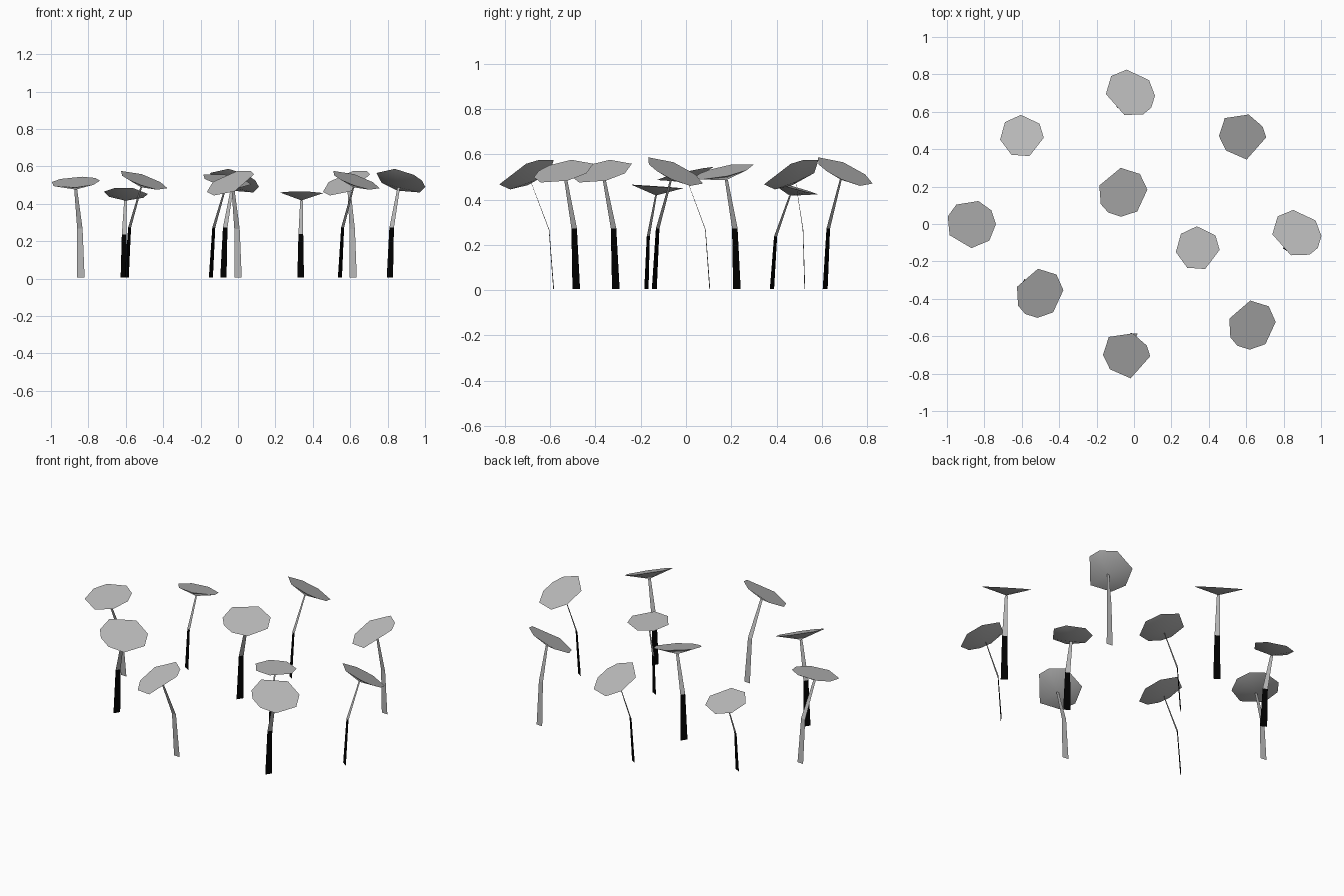
import bpy, math
from mathutils import Vector, Matrix

cube = bpy.data.objects.get("Cube")
if cube:
    bpy.data.objects.remove(cube)


def material(name, rgb):
    m = bpy.data.materials.new(name)
    m.use_nodes = True
    m.diffuse_color = (*rgb, 1)
    m.node_tree.nodes["Principled BSDF"].inputs["Base Color"].default_value = (*rgb, 1)
    return m


GREY = material("pale grey", (0.5, 0.5, 0.5))
BLACK = material("black", (0, 0, 0))

# Cap outlines: corner angles in degrees, measured from the stem's facing direction
WIDE = (38, 80, 129, 196, 241, 268, 300, 340)
SMALL = (30, 77, 128, 180, 228, 294, 334)
PLAIN = (11, 96, 123, 166, 229, 279, 317)
EVEN = (5, 52, 95, 130, 168, 222, 257, 303)


def add_mesh(name, verts, faces, mats):
    me = bpy.data.meshes.new(name)
    me.from_pydata(verts, [], faces)
    for m in mats:
        me.materials.append(m)
    ob = bpy.data.objects.new(name, me)
    bpy.context.collection.objects.link(ob)
    return me


def heading(degrees):
    a = math.radians(degrees)
    return Vector((math.cos(a), math.sin(a), 0))


def mushroom(label, base, centre, facing, lean, tilt, outline, radius, lower):
    centre = Vector(centre)
    side = heading(facing + 90)
    turn = Matrix.Rotation(math.radians(tilt), 3, heading(lean + 90))

    # Cap: flat top over a shallow inverted cone
    rim = [centre + turn @ heading(facing + a) * radius for a in outline]
    apex = centre - turn @ Vector((0, 0, 0.04))
    n = len(rim)
    faces = [tuple(range(n))] + [((i + 1) % n, i, n) for i in range(n)]
    me = add_mesh(label + "_cap", rim + [apex], faces, [GREY])
    for p in me.polygons[1:]:
        p.use_smooth = True
    for e in me.edges:
        e.use_edge_sharp = n not in e.vertices

    # Stem: tapered flat ribbon with one bend
    foot = Vector((*base, 0.005))
    bend = foot.lerp(apex, 0.2)
    bend.z = 0.52 * centre.z
    verts = []
    for p, w in ((foot, 0.02), (bend, 0.0145), (apex, 0.008)):
        verts += [p - side * w, p + side * w]
    me = add_mesh(label + "_stem", verts, [(0, 1, 3, 2), (2, 3, 5, 4)], [lower, GREY])
    me.polygons[1].material_index = 1


# label, foot, cap centre, stem facing, cap lean, tilt, outline, radius, lower stem colour
mushroom("left_front", (0.545, -0.485), (0.63, -0.54, 0.525), -33, -33, 23, WIDE, 0.135, BLACK)
mushroom("right_front", (-0.595, -0.31), (-0.505, -0.37, 0.525), -33, -33, 23, WIDE, 0.135, BLACK)
mushroom("middle", (-0.145, 0.225), (-0.06, 0.17, 0.525), -33, -50, 16, WIDE, 0.134, BLACK)
mushroom("left_end", (0.812, -0.14), (0.87, -0.05, 0.523), 57, 57, 29, WIDE, 0.137, BLACK)
mushroom("back", (-0.078, 0.615), (-0.02, 0.70, 0.523), 57, 57, 29, WIDE, 0.137, BLACK)
mushroom("left_inner", (0.335, -0.175), (0.34, -0.13, 0.458), 62, 82, 4, SMALL, 0.118, BLACK)
mushroom("right_back", (-0.61, 0.38), (-0.60, 0.47, 0.455), 62, 82, 16, SMALL, 0.118, BLACK)
mushroom("right_end", (-0.84, 0.105), (-0.87, 0.0, 0.515), -95, -106, 13, EVEN, 0.132, GREY)
mushroom("front", (0.0, -0.585), (-0.04, -0.70, 0.512), -95, -132, 30, PLAIN, 0.135, GREY)
mushroom("left_back", (0.615, 0.525), (0.58, 0.47, 0.512), -95, -132, 30, PLAIN, 0.135, GREY)
